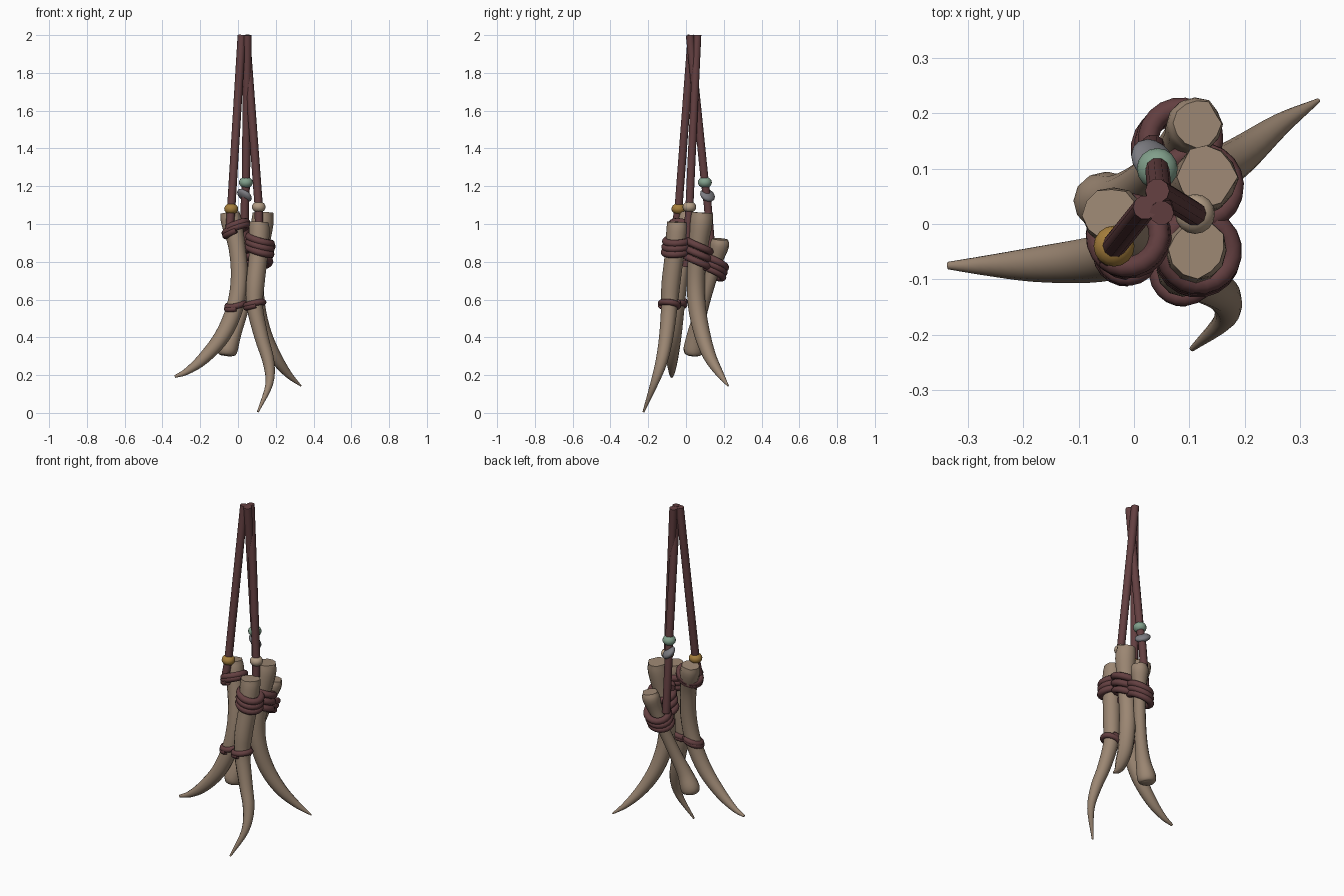
import bpy, bmesh, math, random
from mathutils import Vector, Matrix

if "Cube" in bpy.data.objects:
    bpy.data.objects.remove(bpy.data.objects["Cube"])

random.seed(4)


def mat(name, rgb):
    m = bpy.data.materials.new(name)
    m.diffuse_color = (*rgb, 1)
    m.use_nodes = True
    m.node_tree.nodes["Principled BSDF"].inputs["Base Color"].default_value = m.diffuse_color
    return m


BONE = mat("bone tan", (0.33, 0.24, 0.17))
CORD = mat("leather maroon", (0.125, 0.05, 0.052))
AMBER = mat("amber bead", (0.38, 0.21, 0.045))
JADE = mat("jade bead", (0.22, 0.35, 0.26))
STONE = mat("grey stone", (0.20, 0.20, 0.22))
CREAM = mat("cream bead", (0.44, 0.33, 0.23))


def finish(name, bm, material, angle=50):
    bmesh.ops.recalc_face_normals(bm, faces=bm.faces)
    me = bpy.data.meshes.new(name)
    bm.to_mesh(me)
    bm.free()
    me.materials.append(material)
    ob = bpy.data.objects.new(name, me)
    bpy.context.collection.objects.link(ob)
    bpy.ops.object.select_all(action='DESELECT')
    ob.select_set(True)
    bpy.context.view_layer.objects.active = ob
    bpy.ops.object.shade_smooth_by_angle(angle=math.radians(angle))
    return ob


def spline(points, steps):
    """Catmull-Rom through (x, y, z, radius) points."""
    p = [Vector(q) for q in points]
    p = [2 * p[0] - p[1]] + p + [2 * p[-1] - p[-2]]
    out = []
    for i in range(1, len(p) - 2):
        a, b, c, d = p[i - 1:i + 3]
        for s in range(steps):
            t = s / steps
            out.append(0.5 * (2 * b + (c - a) * t + (2 * a - 5 * b + 4 * c - d) * t * t
                              + (3 * b - a - 3 * c + d) * t ** 3))
    return out + [p[-2]]


def tube(name, path, material, sides=10, rough=0):
    """Sweep a circle along a path whose 4th component is the radius."""
    bm = bmesh.new()
    rings, n = [], None
    wobble = [1 + random.uniform(-rough, rough) for _ in range(sides)]
    for i, q in enumerate(path):
        tan = (path[min(i + 1, len(path) - 1)].xyz - path[max(i - 1, 0)].xyz).normalized()
        n = n or (Vector((1, 0, 0)) if abs(tan.x) < 0.8 else Vector((0, 0, 1)))
        n = (n - tan * n.dot(tan)).normalized()
        b = tan.cross(n)
        ring = []
        for k in range(sides):
            a = 2 * math.pi * k / sides
            r = q.w * (1 + (wobble[k] - 1) * max(0.25, 1 - i / 5))
            ring.append(bm.verts.new(q.xyz + r * (n * math.cos(a) + b * math.sin(a))))
        rings.append(ring)
    for r0, r1 in zip(rings, rings[1:]):
        for k in range(sides):
            j = (k + 1) % sides
            bm.faces.new((r0[k], r0[j], r1[j], r1[k]))
    bm.faces.new(rings[0])
    bm.faces.new(rings[-1])
    return finish(name, bm, material)


# Bones: (x, y, z, radius) from top to tip
bones = {
    "left_claw": [(-.04, .015, 1.06, .05), (-.033, .01, 1.01, .055), (-.005, -.015, .88, .045),
                  (.008, -.035, .72, .045), (-.015, -.052, .56, .045), (-.08, -.065, .41, .042),
                  (-.18, -.073, .29, .032), (-.27, -.075, .22, .018), (-.335, -.075, .192, .007)],
    "front_claw": [(.115, -.045, 1.01, .05), (.113, -.048, .96, .055), (.108, -.062, .83, .05),
                   (.092, -.08, .68, .049), (.09, -.088, .56, .043), (.125, -.105, .4, .037),
                   (.162, -.13, .27, .031), (.165, -.17, .15, .02), (.105, -.225, .005, .005)],
    "right_claw": [(.13, .085, 1.06, .053), (.128, .08, 1.0, .058), (.11, .062, .86, .05),
                   (.09, .052, .7, .047), (.098, .058, .56, .046), (.135, .085, .42, .042),
                   (.195, .125, .3, .034), (.265, .18, .205, .02), (.333, .223, .143, .004)],
    "blunt_bone": [(.113, .182, .92, .042), (.108, .178, .885, .05), (.09, .155, .8, .038),
                   (.055, .115, .66, .033), (.012, .075, .52, .035), (-.025, .05, .42, .042),
                   (-.053, .042, .345, .053), (-.062, .038, .315, .047), (-.064, .037, .303, .03)],
}
paths = {n: spline(p, 4) for n, p in bones.items()}
for n, p in paths.items():
    tube(n, p, BONE, 12, 0.1)


# Cord wraps: helix around a bone, with tilt and an off-centre shift
def wrap(name, bone, z_top, z_bot, turns, radius, start, tilt=(0, 0), shift=(0, 0), thick=.019):
    pts = []
    count = int(turns * 20)
    for i in range(count + 1):
        t = i / count
        z = z_top + (z_bot - z_top) * t
        c = min(paths[bone], key=lambda q: abs(q.z - z))
        lo = [q for q in paths[bone] if q.z <= z][0]
        hi = [q for q in paths[bone] if q.z > z][-1]
        c = lo.lerp(hi, (z - lo.z) / (hi.z - lo.z))
        a = math.radians(start) + turns * 2 * math.pi * t
        dx, dy = math.cos(a), math.sin(a)
        pts.append(Vector((c.x + shift[0] + radius * dx, c.y + shift[1] + radius * dy,
                           z + tilt[0] * dx + tilt[1] * dy, thick)))
    tube(name, pts, CORD, 10)


wrap("left_wrap", "left_claw", .99, .96, 2.1, .058, 230, (.025, -.01), (.015, -.025))
wrap("front_wrap", "front_claw", .93, .84, 3.1, .06, 100, (-.012, .008), (.005, .004))
wrap("right_wrap", "right_claw", .9, .77, 3.2, .063, 200, (0, -.02), (.004, .004))
wrap("blunt_wrap", "blunt_bone", .81, .73, 3.1, .057, 190, (.01, -.022), (-.004, 0))
wrap("lower_left_wrap", "left_claw", .58, .56, 1.6, .045, 60, (.012, .008), thick=.016)
wrap("lower_front_wrap", "front_claw", .585, .565, 1.6, .046, 60, (.012, -.004), thick=.016)

# Hanging cords
cords = {
    "left_cord": [(.02, .03, 2), (-.036, -.04, 1.08), (-.045, -.06, .97)],
    "right_cord": [(.042, .06, 2), (.11, .018, 1.09), (.112, .005, .9)],
    "back_cord": [(.05, .02, 2), (.042, .1, 1.22), (.036, .115, 1.1), (.034, .14, .8)],
}
for n, p in cords.items():
    tube(n, [Vector((*q, .022)) for q in p], CORD, 10)


# Beads
def bead(name, loc, size, material, rot=(0, 0)):
    bm = bmesh.new()
    m = (Matrix.Translation(loc) @ Matrix.Rotation(rot[0], 4, 'X') @ Matrix.Rotation(rot[1], 4, 'Y')
         @ Matrix.Diagonal((*size, 1)))
    bmesh.ops.create_uvsphere(bm, u_segments=16, v_segments=10, radius=1, matrix=m)
    finish(name, bm, material)


bead("amber_bead", (-.036, -.04, 1.08), (.037, .037, .03), AMBER)
bead("cream_bead", (.11, .018, 1.09), (.036, .036, .03), CREAM)
bead("jade_bead", (.042, .1, 1.22), (.037, .037, .03), JADE)
bead("stone_bead", (.034, .114, 1.152), (.045, .042, .022), STONE, (-.55, .6))
